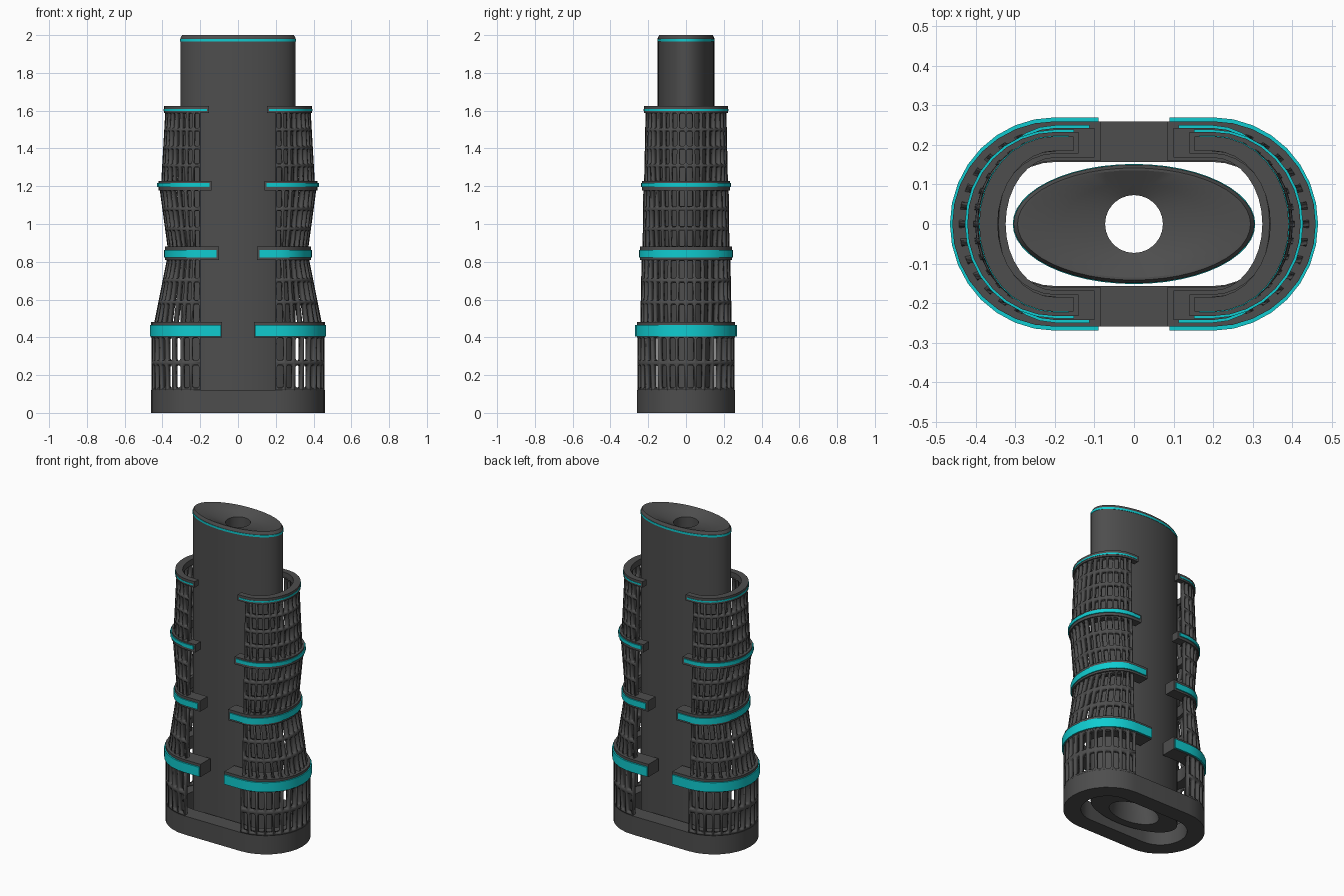
import bpy, bmesh, math

if "Cube" in bpy.data.objects:
    bpy.data.objects.remove(bpy.data.objects["Cube"])

def material(name, rgb):
    m = bpy.data.materials.new(name)
    m.diffuse_color = (*rgb, 1)
    m.use_nodes = True
    m.node_tree.nodes["Principled BSDF"].inputs["Base Color"].default_value = m.diffuse_color
    return m

DARK = material("dark_shell", (0.075, 0.075, 0.075))
CYAN = material("cyan_band", (0.005, 0.6, 0.63))
CX = 0.2      # centre of the rounded ends
COLS = 16     # facets (and window columns) per half round

def finish(name, bm, mat, mirror=False, thick=0):
    bmesh.ops.remove_doubles(bm, verts=bm.verts, dist=1e-5)
    if not thick:
        bmesh.ops.recalc_face_normals(bm, faces=bm.faces)
    me = bpy.data.meshes.new(name)
    bm.to_mesh(me)
    bm.free()
    me.materials.append(mat)
    ob = bpy.data.objects.new(name, me)
    bpy.context.collection.objects.link(ob)
    if thick:
        s = ob.modifiers.new("Thickness", 'SOLIDIFY')
        s.thickness, s.offset = thick, -1
    if mirror:
        ob.modifiers.new("Mirror", 'MIRROR')
    return ob

def arc(rx, ry):
    a = [math.pi * (i / COLS - 0.5) for i in range(COLS + 1)]
    return [(CX + rx * math.cos(t), ry * math.sin(t)) for t in a]

def c_path(xe, rx, ry):
    return [(xe, -ry)] + arc(rx, ry) + [(xe, ry)]

def stadium(r):
    half = arc(r, r)
    return half + [(-x, -y) for x, y in half]

def ellipse(a, b, n=48):
    return [(a * math.cos(2 * math.pi * i / n), b * math.sin(2 * math.pi * i / n)) for i in range(n)]

def loft(sections, closed):
    """Tube of rectangular or freeform section: loops of (points, z), joined last to first."""
    bm = bmesh.new()
    loops = [[bm.verts.new((x, y, z)) for x, y in pts] for pts, z in sections]
    n = len(loops[0])
    for k, lo in enumerate(loops):
        up = loops[(k + 1) % len(loops)]
        for i in range(n if closed else n - 1):
            j = (i + 1) % n
            bm.faces.new((lo[i], lo[j], up[j], up[i]))
    if not closed:
        bm.faces.new([l[0] for l in loops])
        bm.faces.new([l[-1] for l in loops])
    return bm

def ring(outer, inner, z0, z1, closed):
    return loft([(outer, z0), (outer, z1), (inner, z1), (inner, z0)], closed)

def lattice(name, z0, rx0, ry0, z1, rx1, ry1, rows):
    """Half-round wall with rounded window openings."""
    bm = bmesh.new()

    def point(u, v):
        t = math.pi * (u / COLS - 0.5)
        f = v / rows
        return bm.verts.new((CX + (rx0 + (rx1 - rx0) * f) * math.cos(t),
                             (ry0 + (ry1 - ry0) * f) * math.sin(t), z0 + (z1 - z0) * f))
    a, b, c, d = 0.15, 0.08, 0.27, 0.14   # bar widths and corner cuts
    inner_uv = [(c, b), (1 - c, b), (1 - a, d), (1 - a, 1 - d),
                (1 - c, 1 - b), (c, 1 - b), (a, 1 - d), (a, d)]
    for i in range(COLS):
        for j in range(rows):
            o = [point(i + u, j + v) for u, v in ((0, 0), (1, 0), (1, 1), (0, 1))]
            w = [point(i + u, j + v) for u, v in inner_uv]
            for k in range(4):
                n = (k + 1) % 4
                bm.faces.new((o[k], o[n], w[2 * k + 1], w[2 * k]))
                bm.faces.new((o[n], w[(2 * k + 2) % 8], w[2 * k + 1]))
    return finish(name, bm, DARK, mirror=True, thick=0.03)

# Base ring
finish("base_ring", ring(stadium(0.26), stadium(0.157), 0, 0.12, True), DARK)

# Elliptical core with dished top and through bore
core = [(0.305, 0.15, 0.05), (0.305, 0.15, 1.985), (0.295, 0.142, 2.0), (0.285, 0.136, 2.0),
        (0.18, 0.105, 1.983), (0.073, 0.073, 1.965), (0.073, 0.073, 0.6), (0.17, 0.1, 0.05)]
finish("core", loft([(ellipse(a, b), z) for a, b, z in core], True), DARK)
finish("core_top_stripe", ring(ellipse(0.307, 0.152), ellipse(0.3, 0.146), 1.967, 1.98, True), CYAN)

# Windowed side walls, bottom to top
lattice("side_wall_1", 0.12, 0.258, 0.258, 0.41, 0.258, 0.258, 2)
lattice("side_wall_2", 0.47, 0.245, 0.242, 0.82, 0.175, 0.235, 3)
lattice("side_wall_3", 0.87, 0.172, 0.23, 1.185, 0.215, 0.226, 3)
lattice("side_wall_4", 1.215, 0.207, 0.222, 1.595, 0.185, 0.214, 4)

# Dark clamps: arm end x, outer radii, inner radii, z range
clamps = [(0.085, 0.26, 0.26, 0.155, 0.16, 0.40, 0.482),
          (0.10, 0.186, 0.243, 0.125, 0.168, 0.81, 0.88),
          (0.14, 0.222, 0.233, 0.15, 0.178, 1.177, 1.227),
          (0.153, 0.192, 0.222, 0.145, 0.185, 1.587, 1.625)]
# Cyan strips: arm end x, outer radii, z range
strips = [(0.09, 0.266, 0.27, 0.405, 0.465), (0.113, 0.192, 0.25, 0.823, 0.862),
          (0.152, 0.228, 0.239, 1.195, 1.217), (0.165, 0.194, 0.224, 1.599, 1.609)]
for k, (xe, rx, ry, ix, iy, z0, z1) in enumerate(clamps, 1):
    finish(f"clamp_{k}", ring(c_path(xe, rx, ry), c_path(xe, ix, iy), z0, z1, False), DARK, True)
for k, (xe, rx, ry, z0, z1) in enumerate(strips, 1):
    finish(f"strip_{k}", ring(c_path(xe, rx, ry), c_path(xe, rx - 0.02, ry - 0.02), z0, z1, False), CYAN, True)

# Smooth curved walls, keep edges crisp
for ob in bpy.context.collection.objects:
    ob.select_set(True)
    bpy.context.view_layer.objects.active = ob
bpy.ops.object.shade_smooth_by_angle(angle=math.radians(25))
